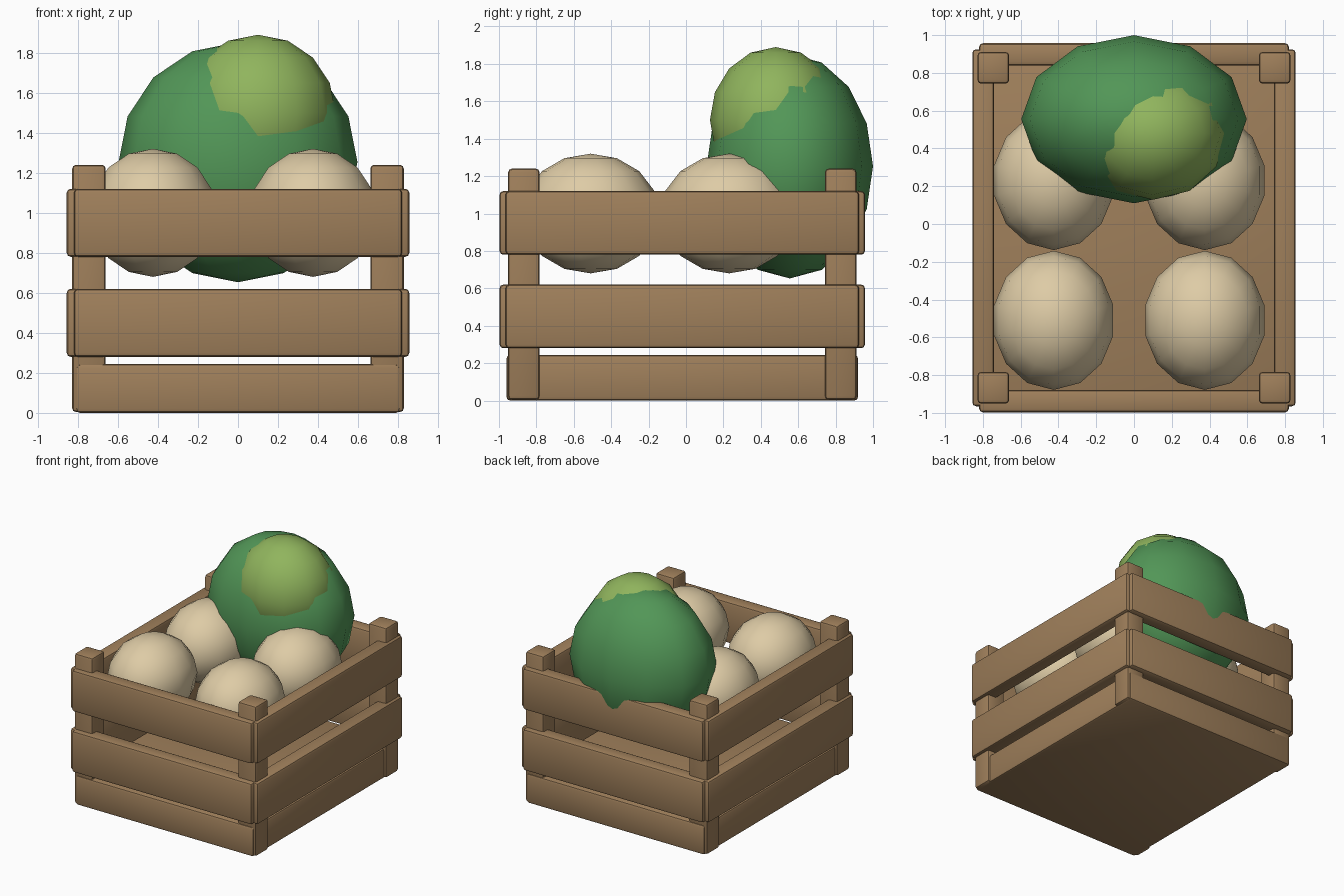
import bpy
import bmesh
import math
from mathutils import Matrix, Vector

old = bpy.data.objects.get("Cube")
if old:
    bpy.data.objects.remove(old, do_unlink=True)


def material(name, rgb):
    mat = bpy.data.materials.new(name)
    mat.use_nodes = True
    mat.diffuse_color = (*rgb, 1)
    mat.node_tree.nodes["Principled BSDF"].inputs["Base Color"].default_value = (*rgb, 1)
    return mat


wood = material("wood brown", (0.35, 0.215, 0.105))
cream = material("melon cream", (0.73, 0.60, 0.38))
dark_green = material("dark green", (0.084, 0.305, 0.095))
light_green = material("light green", (0.28, 0.46, 0.11))


def finish(bm, name, mat, angle):
    mesh = bpy.data.meshes.new(name)
    bm.to_mesh(mesh)
    bm.free()
    mesh.materials.append(mat)
    obj = bpy.data.objects.new(name, mesh)
    bpy.context.collection.objects.link(obj)
    bpy.ops.object.select_all(action="DESELECT")
    obj.select_set(True)
    bpy.context.view_layer.objects.active = obj
    bpy.ops.object.shade_smooth_by_angle(angle=math.radians(angle))
    return obj


def board(name, center, size, bevel=0.02):
    """Box with softened edges."""
    bm = bmesh.new()
    bmesh.ops.create_cube(bm, size=1, matrix=Matrix.Translation(center) @ Matrix.Diagonal((*size, 1)))
    bmesh.ops.bevel(bm, geom=bm.edges[:], offset=bevel, segments=2, profile=0.5, affect="EDGES")
    return finish(bm, name, wood, 35)


def ellipsoid(name, center, radii, mat, segments=12):
    """Low-poly smooth ball, scaled along each axis."""
    bm = bmesh.new()
    bmesh.ops.create_uvsphere(bm, u_segments=segments, v_segments=8, radius=1,
                              matrix=Matrix.Translation(center) @ Matrix.Diagonal((*radii, 1)))
    return finish(bm, name, mat, 60)


MID_Y = -0.02  # depth centre of the crate

# Solid floor block
board("crate_base", Vector((0, MID_Y, 0.122)), (1.62, 1.88, 0.244))

# Corner posts
for sx, side in ((-1, "right"), (1, "left")):
    for sy, end in ((-1, "front"), (1, "back")):
        board(f"{end}_{side}_post", Vector((sx * 0.745, MID_Y + sy * 0.847, 0.622)), (0.168, 0.168, 1.236))

# Two rows of slats on all four sides
for z, level in ((0.45, "lower"), (0.95, "upper")):
    for s, end, side in ((-1, "front", "right"), (1, "back", "left")):
        board(f"{level}_{end}_slat", Vector((0, MID_Y + s * 0.918, z)), (1.64, 0.118, 0.34))
        board(f"{level}_{side}_slat", Vector((s * 0.798, MID_Y, z)), (0.116, 1.89, 0.34))

# Four pale melons
for x, side in ((-0.425, "right"), (0.375, "left")):
    for y, end in ((-0.51, "front"), (0.23, "back")):
        ellipsoid(f"{end}_{side}_melon", Vector((x, y, 1.0)), (0.323, 0.368, 0.32), cream, 14)

# Large green melon with a pale patch bulging out of it
ellipsoid("large_melon", Vector((0, 0.555, 1.253)), (0.597, 0.445, 0.6), dark_green)
ellipsoid("large_melon_patch", Vector((0.1, 0.48, 1.5)), (0.388, 0.352, 0.39), light_green)
